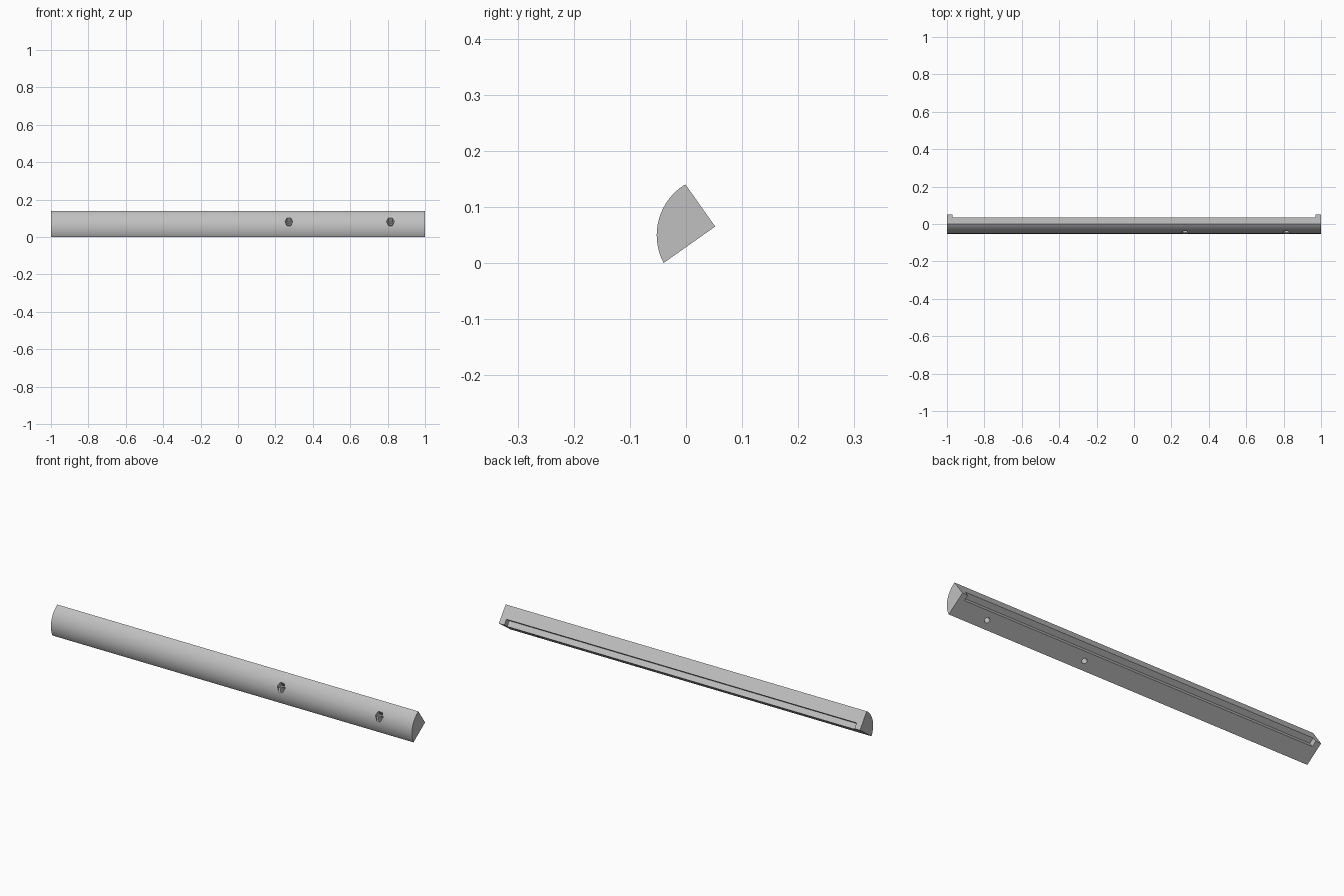
import bpy, bmesh, math
from mathutils import Matrix, Vector

cube = bpy.data.objects.get("Cube")
if cube:
    bpy.data.objects.remove(cube, do_unlink=True)

grey = bpy.data.materials.new("plain_grey")
grey.use_nodes = True
colour = (0.53, 0.53, 0.53, 1)
grey.diffuse_color = colour
grey.node_tree.nodes["Principled BSDF"].inputs["Base Color"].default_value = colour

# Section frame: the back corner, and the directions of the two flat faces
TILT = math.radians(35.25)
along = Vector((0, math.cos(TILT), math.sin(TILT)))    # lower face, towards the corner
across = Vector((0, -math.sin(TILT), math.cos(TILT)))  # back face, away from the corner
corner = Vector((0, 0.052, 0.065))
bottom = corner - along * 0.1125
top = corner + across * 0.092
frame = Matrix((Vector((1, 0, 0)), along, across)).transposed().to_4x4()
frame.translation = corner


def make_object(name, bm):
    bmesh.ops.recalc_face_normals(bm, faces=bm.faces)
    mesh = bpy.data.meshes.new(name)
    bm.to_mesh(mesh)
    bm.free()
    mesh.materials.append(grey)
    obj = bpy.data.objects.new(name, mesh)
    bpy.context.collection.objects.link(obj)
    return obj


def prism_cutter(name, x, sides, radius, low, high):
    """Prism standing square to the lower face, on the line of the screws."""
    bm = bmesh.new()
    bmesh.ops.create_cone(bm, cap_ends=True, segments=sides, radius1=radius,
                          radius2=radius, depth=high - low)
    turn = Matrix.Rotation(math.pi / 2, 4, "Z")
    place = Matrix.Translation((x, -0.07, (low + high) / 2))
    bm.transform(frame @ place @ turn)
    return make_object(name, bm)


def cut(target, cutter):
    mod = target.modifiers.new("cut", "BOOLEAN")
    mod.operation, mod.solver, mod.object = "DIFFERENCE", "EXACT", cutter
    bpy.context.view_layer.update()
    graph = bpy.context.evaluated_depsgraph_get()
    mesh = bpy.data.meshes.new_from_object(target.evaluated_get(graph))
    target.modifiers.clear()
    target.data = mesh
    bpy.data.objects.remove(cutter, do_unlink=True)


# Rail: curved front between two flat faces, swept along x
RADIUS, STEPS = 0.1058, 40
chord = top - bottom
inward = Vector((0, chord.z, -chord.y)).normalized()
centre = (top + bottom) / 2 + inward * math.sqrt(RADIUS ** 2 - (chord.length / 2) ** 2)
start = math.atan2(top.z - centre.z, top.y - centre.y)
end = math.atan2(bottom.z - centre.z, bottom.y - centre.y) % math.tau
profile = [corner]
for i in range(STEPS + 1):
    a = start + (end - start) * i / STEPS
    profile.append(centre + Vector((0, math.cos(a), math.sin(a))) * RADIUS)

bm = bmesh.new()
section = bm.faces.new([bm.verts.new(p - Vector((1, 0, 0))) for p in profile])
swept = bmesh.ops.extrude_face_region(bm, geom=[section], use_keep_orig=True)
bmesh.ops.translate(bm, vec=(2, 0, 0),
                    verts=[g for g in swept["geom"] if isinstance(g, bmesh.types.BMVert)])
rail = make_object("rail", bm)

# Square step along the back corner, stopped short of both ends
bm = bmesh.new()
bmesh.ops.create_cube(bm, size=1)
bm.transform(frame @ Matrix.Diagonal((1.94, 0.056, 0.056, 1)))
cut(rail, make_object("step_cutter", bm))

# Screw holes from the lower face, with hexagonal pockets in the curved front
for x in (-0.815, -0.272, 0.272, 0.815):
    cut(rail, prism_cutter("hole_cutter", x, 24, 0.013, -0.03, 0.15))
    cut(rail, prism_cutter("pocket_cutter", x, 6, 0.021, 0.054, 0.15))

bpy.ops.object.select_all(action="DESELECT")
rail.select_set(True)
bpy.context.view_layer.objects.active = rail
bpy.ops.object.shade_smooth_by_angle(angle=math.radians(30))
